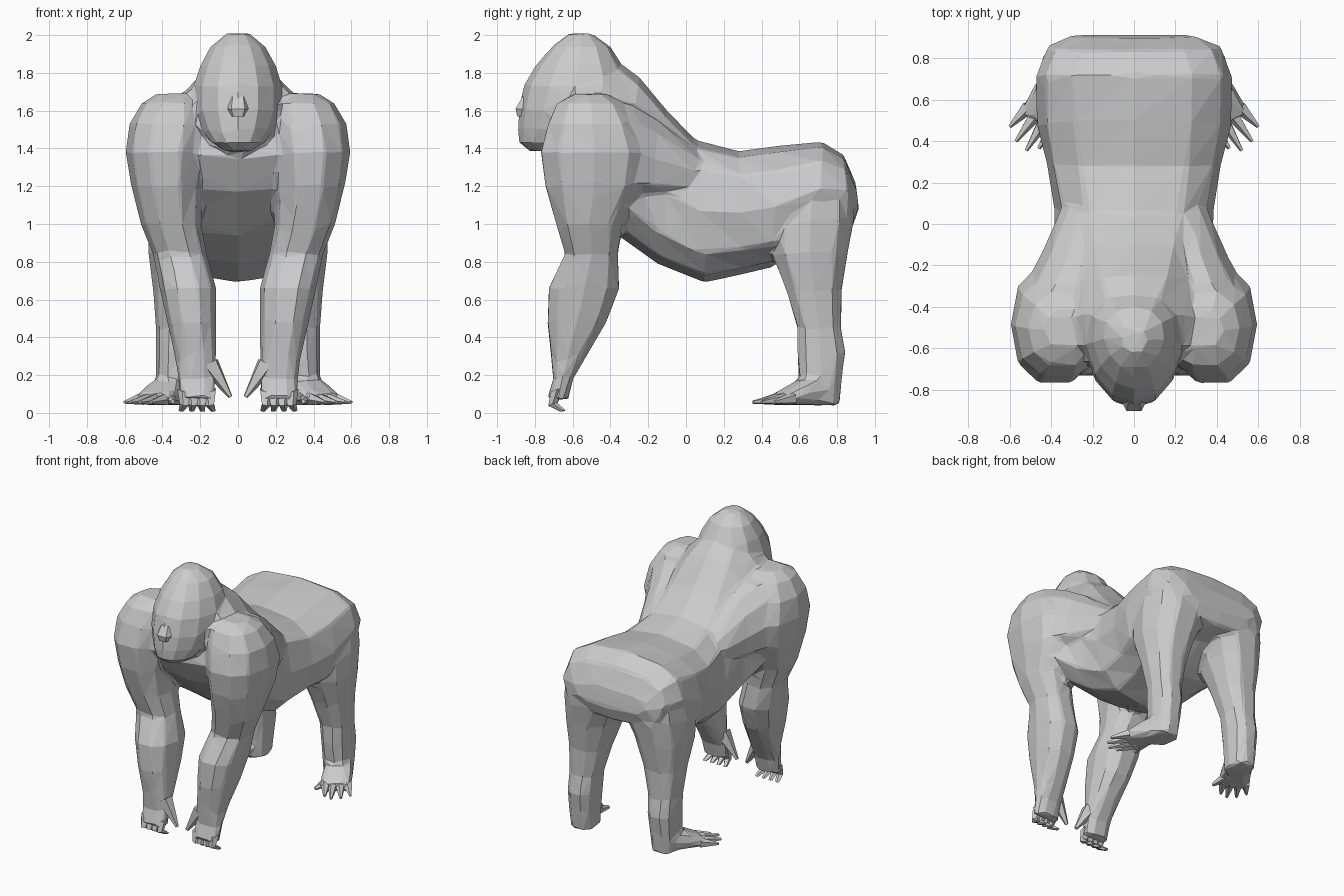
import bpy, bmesh, math
from mathutils import Vector as V


def ring(c, u, v, n=10, p=0.85, taper=0.0):
    """Rounded cross-section around c; taper widens (+) or narrows (-) the +v side."""
    pts = []
    for i in range(n):
        a = 2 * math.pi * i / n
        ca, sa = math.cos(a), math.sin(a)
        x = math.copysign(abs(ca) ** p, ca) if abs(ca) > 1e-6 else 0
        y = math.copysign(abs(sa) ** p, sa) if abs(sa) > 1e-6 else 0
        pts.append(V(c) + V(u) * x * (1 + taper * y) + V(v) * y)
    return pts


def loft(bm, rings, sides=(1,)):
    """Skin over rings, closed at both ends; sides=(1, -1) adds the mirrored copy."""
    for s in sides:
        rows = [[bm.verts.new((q.x * s, q.y, q.z)) for q in r] for r in rings]
        n = len(rows[0])
        for a, b in zip(rows, rows[1:]):
            for i in range(n):
                bm.faces.new((a[i], a[(i + 1) % n], b[(i + 1) % n], b[i]))
        bm.faces.new(rows[0])
        bm.faces.new(rows[-1])


def box_ring(z, x0, x1, y0, y1, **k):
    return ring(((x0 + x1) / 2, (y0 + y1) / 2, z), ((x1 - x0) / 2, 0, 0),
                (0, (y1 - y0) / 2, 0), **k)


def digit(bm, a, b, r0, r1, mid=None):
    """Tapered five-sided finger or toe from a to b."""
    path = [V(a)] + ([V(mid)] if mid else []) + [V(b)]
    d = (path[-1] - path[0]).normalized()
    u = d.cross(V((0, 1, 0.3))).normalized()
    w = d.cross(u)
    m = len(path) - 1
    radii = [r0 + (r1 - r0) * i / m for i in range(m + 1)]
    loft(bm, [ring(q, u * r, w * r, n=5, p=1) for q, r in zip(path, radii)], BOTH)


def finish(name, bm):
    bmesh.ops.recalc_face_normals(bm, faces=bm.faces)
    me = bpy.data.meshes.new(name)
    bm.to_mesh(me)
    bm.free()
    ob = bpy.data.objects.new(name, me)
    bpy.context.collection.objects.link(ob)
    return ob


BOTH = (1, -1)
body = bmesh.new()

# torso: top (y, z), bottom (y, z), half width, taper toward the top
torso = [
    (0.90, 1.21, 0.915, 1.08, 0.31, 0.05),
    (0.835, 1.365, 0.88, 0.98, 0.42, 0.0),
    (0.72, 1.435, 0.70, 0.93, 0.475, 0.0),
    (0.50, 1.415, 0.45, 0.77, 0.47, 0.0),
    (0.28, 1.385, 0.30, 0.735, 0.42, 0.05),
    (0.05, 1.445, 0.10, 0.69, 0.385, 0.0),
    (-0.10, 1.60, -0.15, 0.79, 0.38, -0.15),
    (-0.25, 1.78, -0.36, 0.94, 0.42, -0.4),
    (-0.40, 1.89, -0.60, 1.17, 0.43, -0.62),
    (-0.55, 1.86, -0.70, 1.35, 0.34, -0.55),
]
loft(body, [ring((0, (ty + by) / 2, (tz + bz) / 2), (w, 0, 0),
                 (0, (ty - by) / 2, (tz - bz) / 2), n=12, p=0.75, taper=t)
            for ty, tz, by, bz, w, t in torso])

# shoulder blades: y, centre x, half width, bottom z, top z
blade = [(0.08, 0.21, 0.14, 1.16, 1.37), (-0.15, 0.26, 0.19, 1.12, 1.56),
         (-0.30, 0.31, 0.22, 1.14, 1.65), (-0.48, 0.34, 0.20, 1.20, 1.67)]
loft(body, [ring((x, y, (b + t) / 2), (w, 0, 0), (0, 0, (t - b) / 2), taper=-0.15)
            for y, x, w, b, t in blade], BOTH)

# head: z, half width, front y, back y
head = [(1.385, 0.07, -0.83, -0.72), (1.43, 0.14, -0.885, -0.62),
        (1.50, 0.195, -0.89, -0.45), (1.60, 0.235, -0.885, -0.34),
        (1.73, 0.235, -0.86, -0.30), (1.84, 0.20, -0.795, -0.34),
        (1.94, 0.145, -0.71, -0.40), (2.01, 0.06, -0.62, -0.50)]
loft(body, [box_ring(z, -w, w, f, b, n=12, p=0.95, taper=0.15) for z, w, f, b in head])

# arms: z, inner x, outer x, front y, back y
arm = [(1.69, 0.25, 0.43, -0.60, -0.42), (1.64, 0.17, 0.51, -0.69, -0.32),
       (1.53, 0.15, 0.575, -0.74, -0.25), (1.38, 0.17, 0.595, -0.78, -0.19),
       (1.20, 0.19, 0.565, -0.755, -0.22), (1.00, 0.195, 0.515, -0.695, -0.33),
       (0.84, 0.165, 0.45, -0.645, -0.355), (0.66, 0.115, 0.415, -0.735, -0.345),
       (0.48, 0.115, 0.375, -0.74, -0.415), (0.28, 0.115, 0.33, -0.715, -0.535),
       (0.18, 0.115, 0.32, -0.705, -0.595), (0.07, 0.115, 0.315, -0.74, -0.62)]
loft(body, [box_ring(*r) for r in arm], BOTH)

# legs: z, inner x, outer x, front y, back y
leg = [(1.22, 0.10, 0.45, 0.48, 0.88), (1.03, 0.02, 0.475, 0.42, 0.90),
       (0.85, 0.10, 0.475, 0.445, 0.865), (0.65, 0.165, 0.45, 0.525, 0.83),
       (0.45, 0.215, 0.435, 0.585, 0.825), (0.32, 0.225, 0.435, 0.585, 0.85),
       (0.19, 0.235, 0.435, 0.595, 0.83), (0.04, 0.245, 0.425, 0.60, 0.815)]
loft(body, [box_ring(*r) for r in leg], BOTH)

# feet: splayed outward; centre x, y, half width, top z
foot = [(0.34, 0.72, 0.09, 0.21), (0.39, 0.62, 0.105, 0.18), (0.46, 0.49, 0.11, 0.105)]
loft(body, [ring((x, y, (0.04 + h) / 2), (0.89 * w, 0.45 * w, 0), (0, 0, (h - 0.04) / 2), p=0.7)
            for x, y, w, h in foot], BOTH)

# fuse the body into one skin, soften the joins, cut down to large facets
ob = finish("body", body)
m = ob.modifiers.new("fuse", 'REMESH')
m.mode, m.voxel_size = 'VOXEL', 0.016
m = ob.modifiers.new("soften", 'SMOOTH')
m.factor, m.iterations = 0.5, 6
m = ob.modifiers.new("facets", 'DECIMATE')
m.ratio = 0.018

# nose
bm = bmesh.new()
loft(bm, [box_ring(1.675, -0.05, 0.05, -0.87, -0.78, n=6),
          box_ring(1.61, -0.065, 0.065, -0.91, -0.78, n=6),
          box_ring(1.57, -0.045, 0.045, -0.90, -0.78, n=6)])
finish("nose", bm)

# ears
bm = bmesh.new()
loft(bm, [ring((0.20, -0.50, 1.69), (0, 0.06, 0.02), (0, -0.01, 0.04), n=5, p=1),
          ring((0.24, -0.46, 1.70), (0, 0.03, 0.01), (0, 0, 0.02), n=5, p=1)], BOTH)
finish("ears", bm)

# fingers and thumbs
bm = bmesh.new()
for i in range(4):
    x = 0.148 + 0.045 * i
    digit(bm, (x, -0.68, 0.12), (x + 0.012 * (i - 1.5), -0.65, 0.01), 0.038, 0.014,
          (x, -0.705, 0.045))
digit(bm, (0.15, -0.65, 0.26), (0.04, -0.66, 0.085), 0.055, 0.012)
finish("fingers", bm)

# toes
bm = bmesh.new()
tips = [(0.46, 0.365), (0.52, 0.355), (0.57, 0.40), (0.60, 0.47)]
for i, (x, y) in enumerate(tips):
    t = -0.075 + 0.05 * i
    digit(bm, (0.445 + 0.89 * t, 0.53 + 0.45 * t, 0.076), (x, y, 0.057), 0.036, 0.009)
digit(bm, (0.37, 0.58, 0.085), (0.345, 0.42, 0.06), 0.045, 0.012)
finish("toes", bm)
